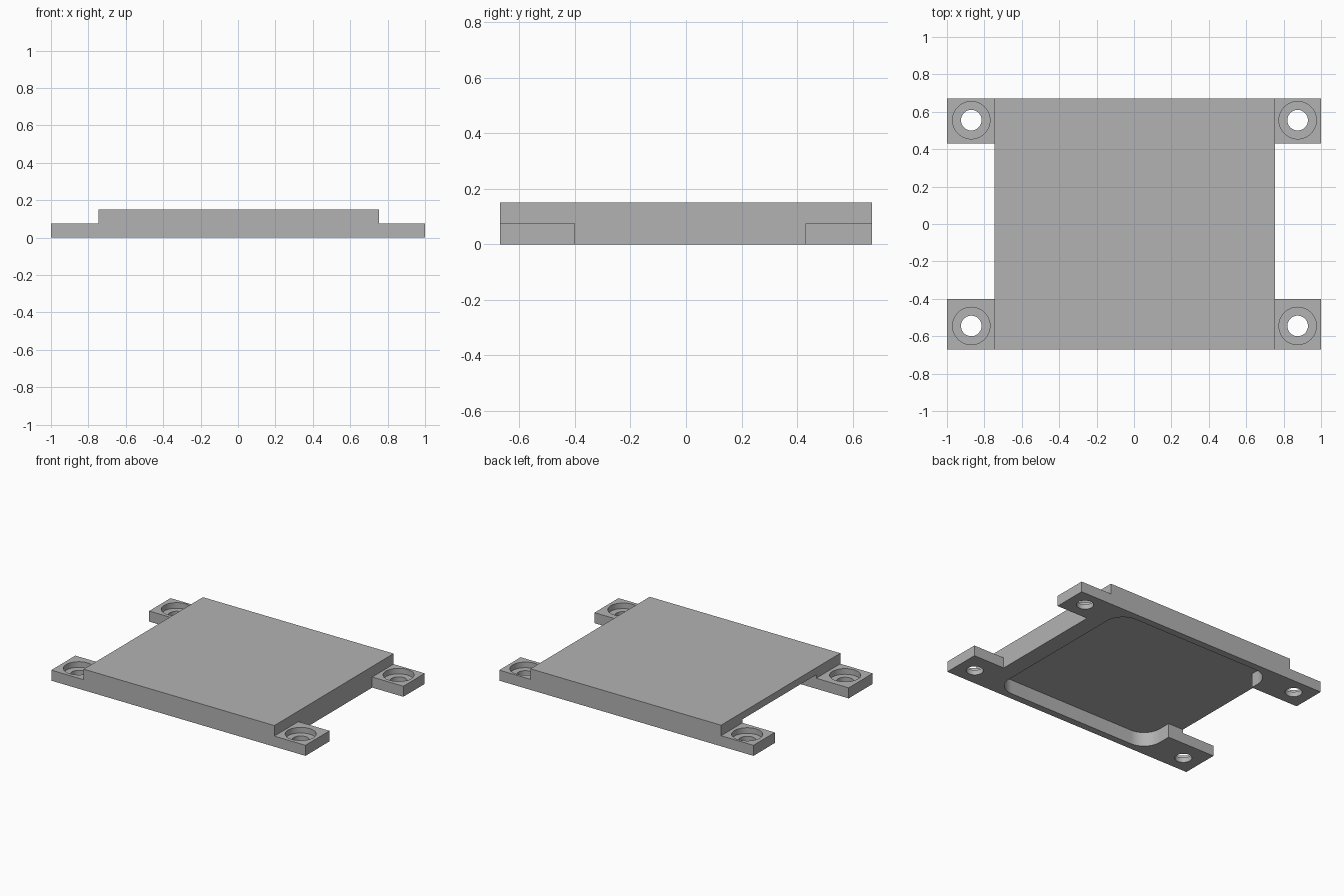
import bpy, bmesh, math

cube = bpy.data.objects.get("Cube")
if cube:
    bpy.data.objects.remove(cube, do_unlink=True)

grey = bpy.data.materials.new("plain grey")
grey.use_nodes = True
GREY = (0.45, 0.45, 0.45, 1)
grey.diffuse_color = GREY
grey.node_tree.nodes["Principled BSDF"].inputs["Base Color"].default_value = GREY

# Main dimensions
LEFT, RIGHT, HALF_Y = -0.745, 0.755, 0.67
EAR_FRONT, EAR_BACK = -0.40, 0.43
TOP, EAR_TOP, POCKET_TOP = 0.15, 0.075, 0.10


def prism(name, outline, z0, z1):
    """Extrude a closed xy outline between two heights."""
    bm = bmesh.new()
    base = bm.faces.new([bm.verts.new((x, y, z0)) for x, y in outline])
    extruded = bmesh.ops.extrude_face_region(bm, geom=[base])["geom"]
    verts = [v for v in extruded if isinstance(v, bmesh.types.BMVert)]
    bmesh.ops.translate(bm, verts=verts, vec=(0, 0, z1 - z0))
    bmesh.ops.recalc_face_normals(bm, faces=bm.faces)
    mesh = bpy.data.meshes.new(name)
    bm.to_mesh(mesh)
    bm.free()
    mesh.materials.append(grey)
    obj = bpy.data.objects.new(name, mesh)
    bpy.context.collection.objects.link(obj)
    return obj


def rectangle(x0, x1, y0, y1):
    return [(x0, y0), (x1, y0), (x1, y1), (x0, y1)]


def arc(cx, cy, r, start, sweep, steps):
    angles = [start + sweep * i / steps for i in range(steps + 1)]
    return [(cx + r * math.cos(a), cy + r * math.sin(a)) for a in angles]


def circle(cx, cy, r):
    return arc(cx, cy, r, 0, math.tau, 48)[:-1]


def cut(target, cutter):
    mod = target.modifiers.new("cut", "BOOLEAN")
    mod.operation, mod.solver, mod.object = "DIFFERENCE", "EXACT", cutter
    bpy.context.view_layer.objects.active = target
    bpy.ops.object.modifier_apply(modifier=mod.name)
    bpy.data.objects.remove(cutter, do_unlink=True)


# Plate with four corner ears
half = [(LEFT, EAR_FRONT), (-1, EAR_FRONT), (-1, -HALF_Y),
        (1, -HALF_Y), (1, EAR_FRONT), (RIGHT, EAR_FRONT)]
back = [(RIGHT, EAR_BACK), (1, EAR_BACK), (1, HALF_Y),
        (-1, HALF_Y), (-1, EAR_BACK), (LEFT, EAR_BACK)]
plate = prism("mounting_plate", half + back, 0, TOP)

# Step the ears down
for x0, x1 in ((-1.2, LEFT), (RIGHT, 1.2)):
    cut(plate, prism("ear_step", rectangle(x0, x1, -1, 1), EAR_TOP, 0.3))

# Underside pocket with rounded corners, opening through one side
R, PX0, PX1, PY = 0.13, LEFT + 0.12, RIGHT - 0.12, 0.62
pocket = []
for i, (cx, cy) in enumerate(((PX1 - R, PY - R), (PX0 + R, PY - R),
                              (PX0 + R, R - PY), (PX1 - R, R - PY))):
    pocket += arc(cx, cy, R, i * math.pi / 2, math.pi / 2, 12)
    if i == 1:
        pocket += [(PX0, EAR_BACK), (LEFT - 0.1, EAR_BACK),
                   (LEFT - 0.1, EAR_FRONT), (PX0, EAR_FRONT)]
cut(plate, prism("pocket", pocket, -0.1, POCKET_TOP))

# Counterbored screw holes
for x in (-0.87, 0.875):
    for y in (-0.545, 0.555):
        cut(plate, prism("counterbore", circle(x, y, 0.1), 0.035, 0.3))
        cut(plate, prism("screw_hole", circle(x, y, 0.055), -0.1, 0.3))

bpy.ops.object.select_all(action="DESELECT")
plate.select_set(True)
bpy.context.view_layer.objects.active = plate
bpy.ops.object.shade_smooth_by_angle(angle=math.radians(30))
